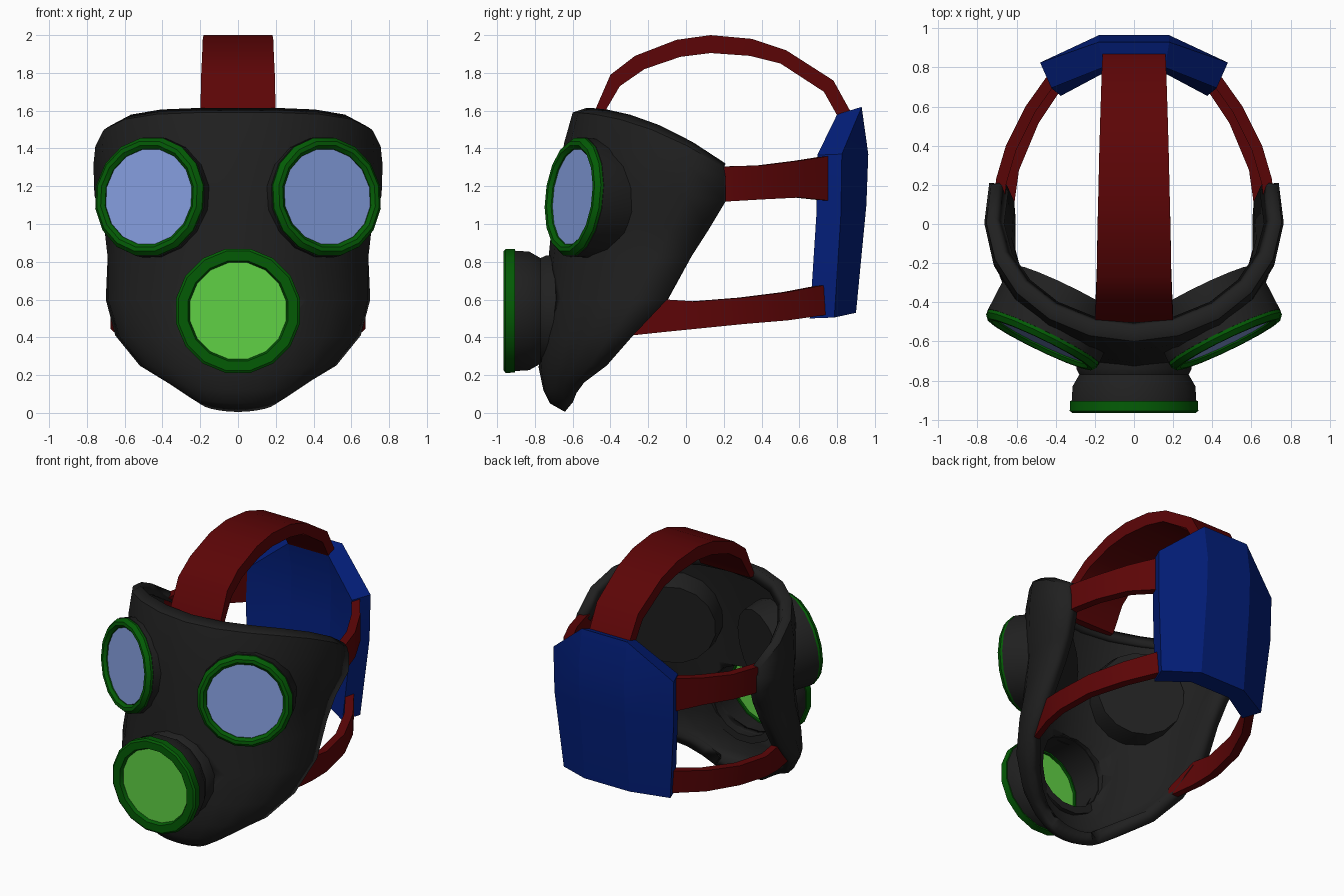
import bpy, bmesh, math
from mathutils import Vector

if "Cube" in bpy.data.objects:
    bpy.data.objects.remove(bpy.data.objects["Cube"])

def material(name, rgb):
    m = bpy.data.materials.new(name)
    m.diffuse_color = (*rgb, 1)
    m.use_nodes = True
    m.node_tree.nodes["Principled BSDF"].inputs["Base Color"].default_value = m.diffuse_color
    return m

RUBBER = material("dark rubber", (0.0145, 0.0145, 0.0145))
RED = material("red strap", (0.107, 0.0015, 0.002))
NAVY = material("navy plate", (0.001, 0.0135, 0.2))
RIM = material("dark green rim", (0.001, 0.105, 0.0015))
GREEN = material("light green lens", (0.118, 0.64, 0.06))
GLASS = material("pale blue glass", (0.223, 0.325, 0.7))

def finish(name, bm, mat, fix_normals=True, angle=30):
    if fix_normals:
        bmesh.ops.recalc_face_normals(bm, faces=bm.faces)
    me = bpy.data.meshes.new(name)
    bm.to_mesh(me)
    bm.free()
    me.materials.append(mat)
    ob = bpy.data.objects.new(name, me)
    bpy.context.collection.objects.link(ob)
    bpy.ops.object.select_all(action='DESELECT')
    ob.select_set(True)
    bpy.context.view_layer.objects.active = ob
    bpy.ops.object.shade_smooth_by_angle(angle=math.radians(angle))
    return ob

def lathe(name, profile, centre, axis, mat, hollow=True, sides=16):
    """Spin (radius, height) points around an axis; hollow closes the profile into a ring."""
    rot = Vector(axis).to_track_quat('Z', 'Y')
    bm = bmesh.new()
    rings = []
    for r, h in profile:
        ring = []
        for i in range(sides):
            a = 2 * math.pi * (i + 0.5) / sides
            p = Vector((r * math.cos(a), r * math.sin(a), h))
            ring.append(bm.verts.new(rot @ p + Vector(centre)))
        rings.append(ring)
    pairs = list(zip(rings, rings[1:]))
    if hollow:
        pairs.append((rings[-1], rings[0]))
    else:
        bm.faces.new(rings[0])
        bm.faces.new(rings[-1])
    for a, b in pairs:
        for i in range(sides):
            j = (i + 1) % sides
            bm.faces.new((a[i], a[j], b[j], b[i]))
    return finish(name, bm, mat)

def loft(name, sections, mat):
    """Skin a chain of four-cornered sections and cap the ends."""
    bm = bmesh.new()
    loops = [[bm.verts.new(p) for p in s] for s in sections]
    for a, b in zip(loops, loops[1:]):
        for i in range(4):
            j = (i + 1) % 4
            bm.faces.new((a[i], a[j], b[j], b[i]))
    bm.faces.new(loops[0])
    bm.faces.new(loops[-1])
    return finish(name, bm, mat)

# Face shell rows, brow to chin: (centre y, centre z, rim x, rim y, rim z, sweep in degrees)
rows = [(-0.525, 1.615, 0.69, 0.21, 1.32, 105), (-0.60, 1.59, 0.73, 0.20, 1.30, 105),
        (-0.645, 1.43, 0.74, 0.21, 1.24, 105), (-0.68, 1.20, 0.735, 0.21, 1.12, 105),
        (-0.71, 1.00, 0.695, 0.12, 0.97, 102), (-0.73, 0.80, 0.69, 0.03, 0.83, 98),
        (-0.75, 0.60, 0.70, -0.10, 0.60, 94), (-0.77, 0.40, 0.65, -0.28, 0.41, 90),
        (-0.78, 0.24, 0.52, -0.42, 0.25, 90), (-0.755, 0.12, 0.37, -0.54, 0.16, 90),
        (-0.72, 0.05, 0.28, -0.58, 0.105, 90), (-0.64, 0.005, 0.20, -0.60, 0.055, 90)]
HALF = 6
bm = bmesh.new()
grid = []
for n, (yc, zc, xe, ye, ze, sweep) in enumerate(rows):
    line = []
    end = math.radians(sweep)
    power = 1.8 if n < 8 else 0.9
    for j in range(-HALF, HALF + 1):
        a = end * j / HALF
        k = (1 - math.cos(a)) / (1 - math.cos(end))
        line.append(bm.verts.new((xe * math.sin(a) / math.sin(end), yc + (ye - yc) * k,
                                  zc + (ze - zc) * k ** power)))
    grid.append(line)
for up, low in zip(grid, grid[1:]):
    for j in range(2 * HALF):
        bm.faces.new((up[j], low[j], low[j + 1], up[j + 1]))
shell = finish("face_shell", bm, RUBBER, fix_normals=False, angle=40)
thick = shell.modifiers.new("thickness", 'SOLIDIFY')
thick.thickness = 0.085
thick.offset = -1

# Mouth opening
MOUTH, FRONT = (0, -0.77, 0.54), (0, -1, 0)
cutter = lathe("mouth_cutter", [(0.255, -0.3), (0.255, 0.2)], MOUTH, FRONT, RUBBER, hollow=False)
cutter.hide_render = True
cutter.hide_viewport = True
cut = shell.modifiers.new("mouth_hole", 'BOOLEAN')
cut.object = cutter
cut.solver = 'EXACT'

# Filter: hollow neck, rim and lens
lathe("filter_neck", [(0.30, -0.11), (0.30, -0.03), (0.285, 0.0), (0.32, 0.06), (0.325, 0.14),
                      (0.27, 0.14), (0.25, -0.11)], MOUTH, FRONT, RUBBER)
lathe("filter_rim", [(0.333, 0.135), (0.335, 0.185), (0.322, 0.195), (0.27, 0.195),
                     (0.26, 0.175), (0.26, 0.135)], MOUTH, FRONT, RIM)
lathe("filter_lens", [(0.264, 0.155), (0.264, 0.17)], MOUTH, FRONT, GREEN, hollow=False)

# Eye pieces
for s, side in ((1, "right"), (-1, "left")):
    c, n = (s * 0.474, -0.60, 1.145), (s * 0.43, -0.89, 0.10)
    lathe(side + "_eye_socket", [(0.29, -0.29), (0.318, -0.18), (0.322, -0.025)],
          c, n, RUBBER, hollow=False)
    lathe(side + "_eye_rim", [(0.317, -0.03), (0.32, -0.008), (0.298, 0.018), (0.275, 0.018),
                              (0.257, 0.0), (0.257, -0.03)], c, n, RIM)
    lathe(side + "_eye_glass", [(0.262, -0.028), (0.262, -0.008)], c, n, GLASS, hollow=False)

# Top strap: (outer y, outer z, inner y, inner z, half width)
top = [(-0.50, 1.56, -0.45, 1.56, 0.20), (-0.40, 1.79, -0.35, 1.73, 0.195),
       (-0.27, 1.89, -0.22, 1.82, 0.19), (-0.05, 1.975, -0.03, 1.885, 0.187),
       (0.13, 2.0, 0.13, 1.905, 0.183), (0.35, 1.98, 0.34, 1.89, 0.178),
       (0.53, 1.92, 0.50, 1.85, 0.173), (0.78, 1.76, 0.73, 1.70, 0.165),
       (0.885, 1.57, 0.82, 1.54, 0.16)]
loft("top_strap", [((-w, yo, zo), (w, yo, zo), (w, yi, zi), (-w, yi, zi))
                   for yo, zo, yi, zi, w in top], RED)

# Side straps: (outer x, y, bottom z, top z)
upper = [(0.715, 0.13, 1.12, 1.295), (0.705, 0.23, 1.12, 1.305), (0.655, 0.40, 1.13, 1.31),
         (0.555, 0.60, 1.14, 1.335), (0.42, 0.79, 1.12, 1.365)]
lower = [(0.61, -0.29, 0.41, 0.47), (0.66, -0.10, 0.43, 0.60), (0.675, 0.05, 0.445, 0.59),
         (0.64, 0.30, 0.47, 0.61), (0.54, 0.54, 0.49, 0.64), (0.40, 0.75, 0.52, 0.68)]
for s, side in ((1, "right"), (-1, "left")):
    for label, path in (("upper", upper), ("lower", lower)):
        secs = []
        for x, y, lo, hi in path:
            xi, yi = x - 0.052, y - 0.025
            secs.append(((s * x, y, lo), (s * x, y, hi), (s * xi, yi, hi), (s * xi, yi, lo)))
        loft(f"{side}_{label}_strap", secs, RED)

# Back plate: centre panel with angled wings, (mid y, mid z, wing x, wing y, wing z)
plate = [(0.965, 1.37, 0.48, 0.825, 1.37), (0.955, 1.10, 0.475, 0.82, 1.05),
         (0.90, 0.53, 0.425, 0.785, 0.505)]
bm = bmesh.new()
lines = [[bm.verts.new(p) for p in ((-x, y, z), (-0.18, ym, zm), (0.18, ym, zm), (x, y, z))]
         for ym, zm, x, y, z in plate]
for a, b in zip(lines, lines[1:]):
    for i in range(3):
        bm.faces.new((a[i], a[i + 1], b[i + 1], b[i]))
tl, tr = bm.verts.new((-0.18, 0.93, 1.62)), bm.verts.new((0.18, 0.93, 1.62))
first = lines[0]
bm.faces.new((tl, tr, first[2], first[1]))
bm.faces.new((tl, first[1], first[0]))
bm.faces.new((tr, first[3], first[2]))
back = bmesh.ops.extrude_face_region(bm, geom=bm.faces[:], use_keep_orig=True)
for v in back["geom"]:
    if isinstance(v, bmesh.types.BMVert):
        v.co.x *= 0.88
        v.co.y -= 0.13
        v.co.z -= 0.04 if v.co.z > 1.5 else 0.005
finish("back_plate", bm, NAVY, angle=15)
